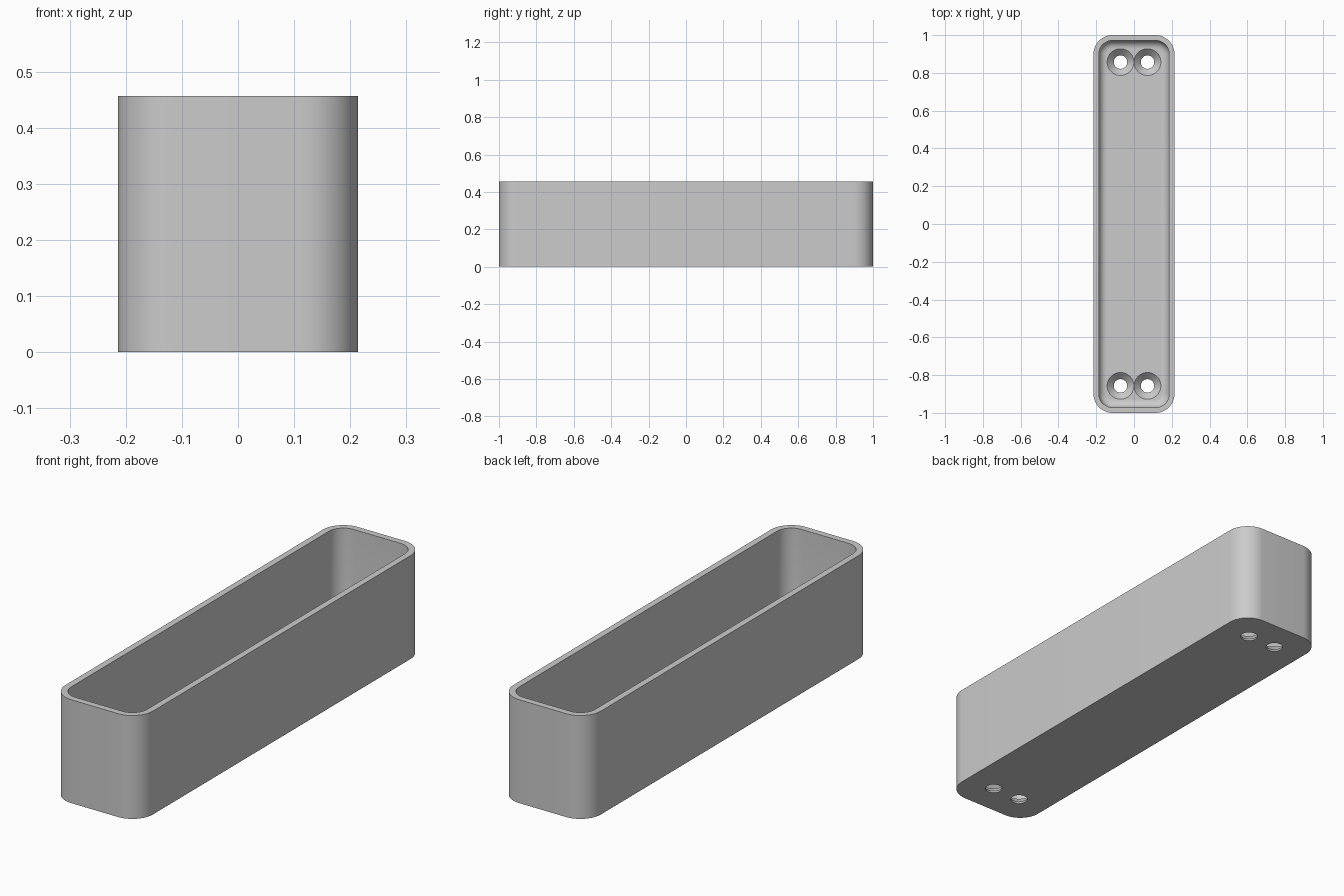
import bpy, bmesh, math

old = bpy.data.objects.get("Cube")
if old:
    bpy.data.objects.remove(old, do_unlink=True)

HALF_X, HALF_Y, HEIGHT = 0.2143, 1.0, 0.457
WALL, FLOOR, CORNER, FILLET = 0.0286, 0.043, 0.1, 0.043
HOLE_X, HOLE_Y, HOLE_R, SINK_R = 0.0714, 0.857, 0.0357, 0.0708

grey = bpy.data.materials.new("plain grey")
grey.use_nodes = True
grey.diffuse_color = (0.6, 0.6, 0.6, 1)
grey.node_tree.nodes["Principled BSDF"].inputs["Base Color"].default_value = (0.6, 0.6, 0.6, 1)


def make_object(name, bm):
    bmesh.ops.recalc_face_normals(bm, faces=bm.faces)
    mesh = bpy.data.meshes.new(name)
    bm.to_mesh(mesh)
    bm.free()
    mesh.materials.append(grey)
    obj = bpy.data.objects.new(name, mesh)
    bpy.context.collection.objects.link(obj)
    return obj


def rounded_ring(bm, inset, z, steps=12):
    """Rounded rectangle, moved inwards from the outer wall."""
    radius = CORNER - inset
    ring = []
    for quarter, (sx, sy) in enumerate([(1, 1), (-1, 1), (-1, -1), (1, -1)]):
        for i in range(steps + 1):
            a = math.pi / 2 * (quarter + i / steps)
            ring.append(bm.verts.new((sx * (HALF_X - CORNER) + radius * math.cos(a),
                                      sy * (HALF_Y - CORNER) + radius * math.sin(a), z)))
    return ring


def loft(bm, rings):
    """Join closed rings in order and cap both ends."""
    for a, b in zip(rings, rings[1:]):
        for i in range(len(a)):
            j = (i + 1) % len(a)
            bm.faces.new((a[i], a[j], b[j], b[i]))
    bm.faces.new(rings[0])
    bm.faces.new(rings[-1])


# Tray: outer wall, flat rim, inner wall, rounded inner floor edge
bm = bmesh.new()
sections = [(0, 0), (0, HEIGHT), (WALL, HEIGHT)]
for i in range(9):
    a = math.pi / 2 * i / 8
    sections.append((WALL + FILLET * (1 - math.cos(a)), FLOOR + FILLET * (1 - math.sin(a))))
loft(bm, [rounded_ring(bm, inset, z) for inset, z in sections])
tray = make_object("tray", bm)

# Countersunk screw holes, two at each end
profile = [(HOLE_R, -0.02), (HOLE_R, FLOOR - (SINK_R - HOLE_R)),
           (SINK_R, FLOOR), (SINK_R, FLOOR + 0.02)]
for sx in (-1, 1):
    for sy in (-1, 1):
        bm = bmesh.new()
        rings = [[bm.verts.new((sx * HOLE_X + r * math.cos(math.tau * i / 48),
                                sy * HOLE_Y + r * math.sin(math.tau * i / 48), z))
                  for i in range(48)] for r, z in profile]
        loft(bm, rings)
        cutter = make_object("screw_hole_cutter", bm)
        cutter.hide_render = True
        cut = tray.modifiers.new("screw hole", 'BOOLEAN')
        cut.operation, cut.solver, cut.object = 'DIFFERENCE', 'EXACT', cutter
        bpy.context.view_layer.objects.active = tray
        bpy.ops.object.modifier_apply(modifier=cut.name)
        bpy.data.objects.remove(cutter, do_unlink=True)

# Smooth the rounded parts, keep the crisp edges
bpy.ops.object.select_all(action='DESELECT')
tray.select_set(True)
bpy.context.view_layer.objects.active = tray
bpy.ops.object.shade_smooth_by_angle(angle=math.radians(30))
